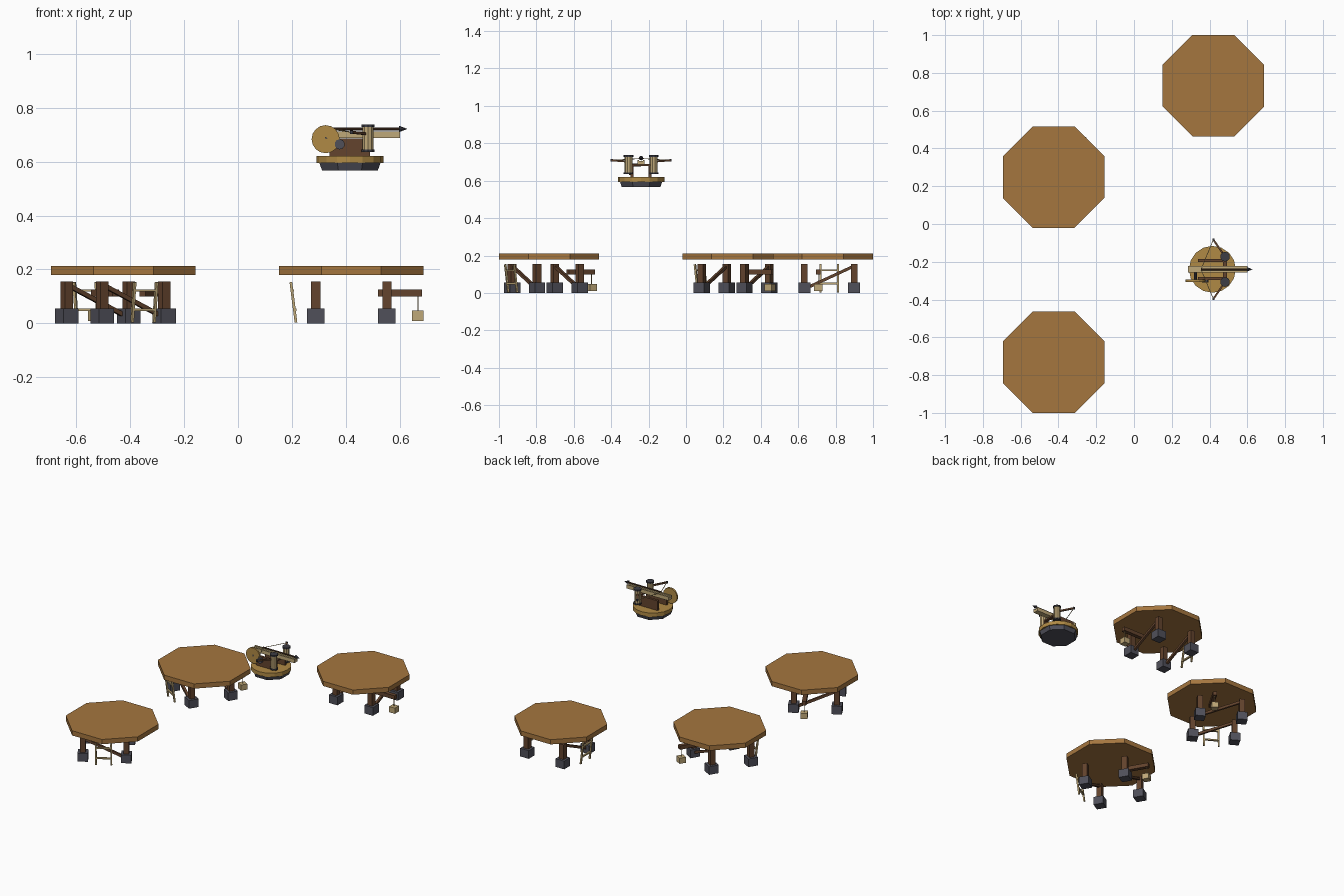
import bpy, bmesh, math
from mathutils import Matrix, Vector

if "Cube" in bpy.data.objects:
    bpy.data.objects.remove(bpy.data.objects["Cube"])


def material(name, hex_code):
    def lin(c):
        return c / 12.92 if c <= 0.04045 else ((c + 0.055) / 1.055) ** 2.4
    m = bpy.data.materials.new(name)
    m.diffuse_color = [lin(int(hex_code[i:i + 2], 16) / 255) for i in (0, 2, 4)] + [1]
    m.use_nodes = True
    m.node_tree.nodes["Principled BSDF"].inputs["Base Color"].default_value = m.diffuse_color
    return m


DECK = material("deck_wood", "A5763F")
TIMBER = material("dark_timber", "63432D")
TAN = material("pale_wood", "BFA878")
GOLD = material("golden_wood", "B08A45")
STONE = material("dark_stone", "50505A")
IRON = material("iron", "3C3C44")
BOLT = material("bolt_wood", "4A3222")


def finish(name, bm, mat, place):
    bmesh.ops.recalc_face_normals(bm, faces=bm.faces)
    me = bpy.data.meshes.new(name)
    bm.to_mesh(me)
    bm.free()
    me.materials.append(mat)
    ob = bpy.data.objects.new(name, me)
    ob.matrix_world = place
    bpy.context.collection.objects.link(ob)
    return ob


def box(name, centre, size, mat, place):
    bm = bmesh.new()
    bmesh.ops.create_cube(bm, size=1, matrix=Matrix.Translation(centre) @ Matrix.Diagonal((*size, 1)))
    return finish(name, bm, mat, place)


def along(a, b):
    a, b = Vector(a), Vector(b)
    turn = (b - a).to_track_quat('Z', 'Y').to_matrix().to_4x4()
    return Matrix.Translation((a + b) / 2) @ turn, (b - a).length


def beam(name, a, b, w, h, mat, place):
    m, length = along(a, b)
    bm = bmesh.new()
    bmesh.ops.create_cube(bm, size=1, matrix=m @ Matrix.Diagonal((w, h, length, 1)))
    return finish(name, bm, mat, place)


def rod(name, a, b, r1, r2, sides, mat, place, spin=0.0):
    m, length = along(a, b)
    bm = bmesh.new()
    bmesh.ops.create_cone(bm, cap_ends=True, segments=sides, radius1=r1, radius2=r2, depth=length,
                          matrix=m @ Matrix.Rotation(spin, 4, 'Z'))
    return finish(name, bm, mat, place)


def platform(tag, x, y, degrees):
    flat = Matrix.Translation((x, y, 0))
    P = flat @ Matrix.Rotation(math.radians(degrees), 4, 'Z')
    # Octagonal deck
    rod(f"deck_{tag}", (0, 0, 0.18), (0, 0, 0.212), 0.29, 0.29, 8, DECK, flat, math.pi / 8)
    # Legs on stone footings, with a diagonal brace on each side
    for i, sx in enumerate((-0.132, 0.132)):
        for j, sy in enumerate((-0.099, 0.167)):
            box(f"footing_{tag}_{i}{j}", (sx, sy, 0.0275), (0.064, 0.064, 0.055), STONE, P)
            box(f"leg_{tag}_{i}{j}", (sx, sy, 0.1), (0.034, 0.034, 0.11), TIMBER, P)
        beam(f"brace_{tag}_{i}", (sx, -0.09, 0.025), (sx, 0.165, 0.143), 0.016, 0.016, TIMBER, P)
    # Ladder
    for s in (-1, 1):
        beam(f"ladder_rail_{tag}_{s}", (-0.205, 0.034 + s * 0.047, 0.003),
             (-0.224, 0.034 + s * 0.047, 0.153), 0.01, 0.01, TAN, P)
    for k, (rx, rz) in enumerate(((-0.212, 0.05), (-0.221, 0.122))):
        box(f"ladder_rung_{tag}_{k}", (rx + 0.002, 0.034, rz), (0.012, 0.1, 0.009), TAN, P)
    # Hoist beam, rope and crate
    beam(f"hoist_beam_{tag}", (0.1, -0.025, 0.112), (0.262, -0.025, 0.112), 0.026, 0.026, TIMBER, P)
    rod(f"hoist_rope_{tag}", (0.247, -0.025, 0.044), (0.247, -0.025, 0.105), 0.002, 0.002, 6, TAN, P)
    box(f"crate_{tag}", (0.247, -0.025, 0.028), (0.043, 0.043, 0.038), TAN, P)


platform("left_back", -0.425, 0.248, 60)
platform("left_front", -0.425, -0.732, 120)
platform("right_back", 0.42, 0.732, 0)

# Turntable of the bolt thrower
T = Matrix.Translation((0.415, -0.24, 0))
rod("turntable_base", (0, 0, 0.567), (0, 0, 0.594), 0.112, 0.122, 8, STONE, T, math.pi / 8)
rod("turntable", (0, 0, 0.594), (0, 0, 0.62), 0.124, 0.124, 16, GOLD, T)

# Stock with raised rails
box("stock", (0.028, 0, 0.696), (0.315, 0.036, 0.018), TAN, T)
for s in (-1, 1):
    box(f"stock_rail_{s}", (0.028, s * 0.014, 0.708), (0.315, 0.008, 0.008), TAN, T)
    # Side cheeks
    box(f"cheek_{s}", (0.0, s * 0.048, 0.652), (0.15, 0.016, 0.068), TIMBER, T)
    # Torsion drums with iron caps
    x, y = 0.067, s * 0.067
    rod(f"drum_{s}", (x, y, 0.642), (x, y, 0.73), 0.021, 0.021, 10, TAN, T)
    for k, z in enumerate((0.636, 0.728)):
        rod(f"drum_cap_{s}_{k}", (x, y, z), (x, y, z + 0.009), 0.026, 0.026, 10, IRON, T)
    # Bow arm with tip, and string half
    tip = (0.005, s * 0.157, 0.709)
    beam(f"bow_arm_{s}", (x, y, 0.702), tip, 0.01, 0.01, TIMBER, T)
    box(f"bow_tip_{s}", tip, (0.011, 0.011, 0.013), IRON, T)
    rod(f"bowstring_{s}", tip, (-0.06, 0, 0.719), 0.002, 0.002, 6, TAN, T)
# Cross bar under the stock joining the cheeks and drums
box("cross_bar", (0.067, 0, 0.683), (0.02, 0.11, 0.01), TIMBER, T)

# Bolt
rod("bolt_shaft", (-0.06, 0, 0.721), (0.185, 0, 0.721), 0.005, 0.005, 8, BOLT, T)
rod("bolt_head", (0.182, 0, 0.721), (0.213, 0, 0.721), 0.012, 0.0, 8, IRON, T)

# Winding wheel and pinion on the near side
rod("winding_wheel", (-0.09, -0.066, 0.683), (-0.09, -0.055, 0.683), 0.052, 0.052, 16, GOLD, T)
rod("wheel_axle", (-0.09, -0.066, 0.683), (-0.09, 0.0, 0.683), 0.008, 0.008, 8, IRON, T)
rod("pinion", (-0.038, -0.07, 0.664), (-0.038, -0.05, 0.664), 0.019, 0.019, 10, STONE, T)
